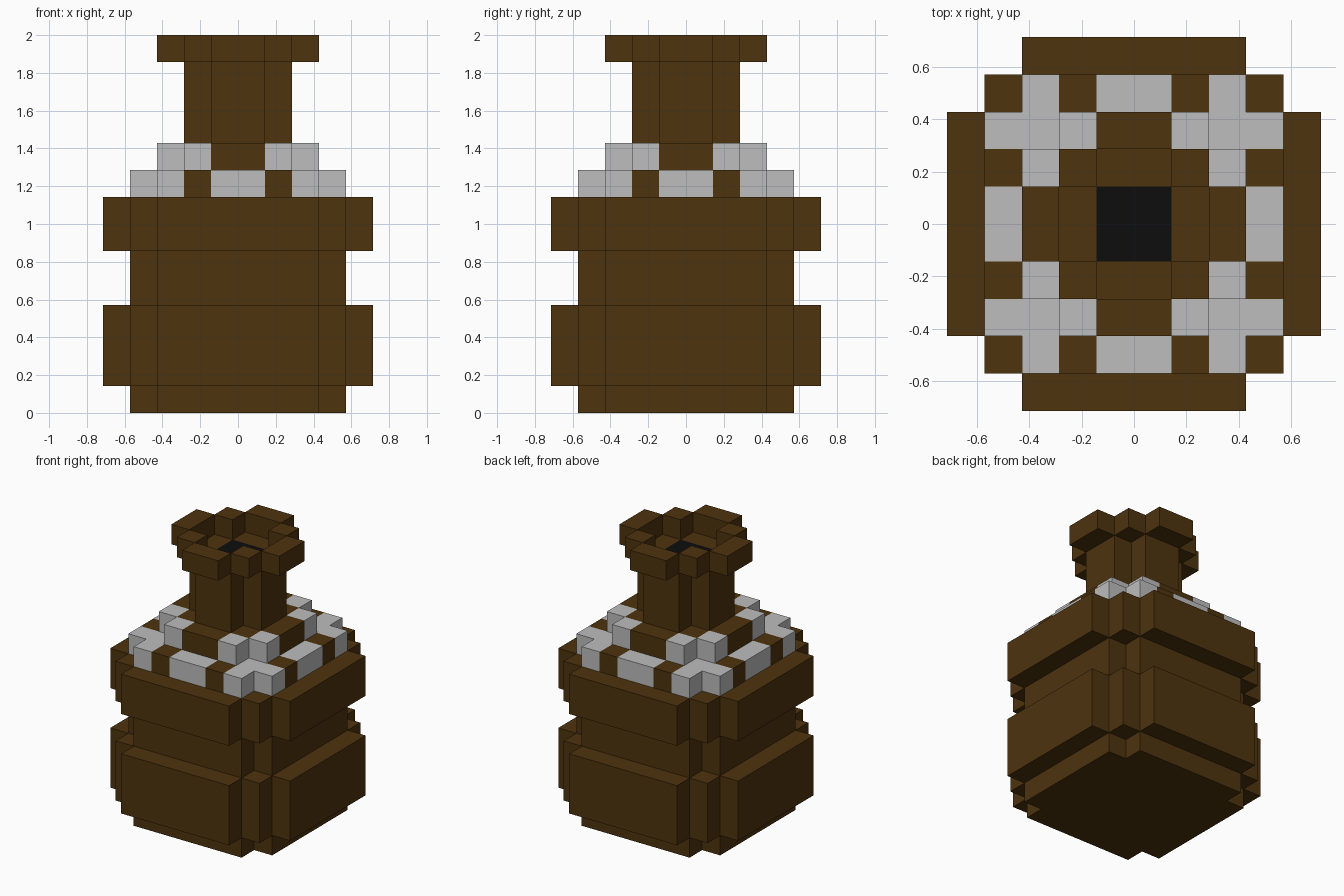
import bpy, bmesh, math

cube = bpy.data.objects.get("Cube")
if cube:
    bpy.data.objects.remove(cube, do_unlink=True)

U = 1 / 7  # size of one block


def make_material(name, rgb):
    mat = bpy.data.materials.new(name)
    mat.use_nodes = True
    mat.diffuse_color = (*rgb, 1)
    bsdf = mat.node_tree.nodes["Principled BSDF"]
    bsdf.inputs["Base Color"].default_value = (*rgb, 1)
    bsdf.inputs["Roughness"].default_value = 0.8
    return mat


MATERIALS = [make_material("dark brown", (0.076, 0.033, 0.0045)),
             make_material("light grey", (0.51, 0.51, 0.51)),
             make_material("black", (0.004, 0.004, 0.004))]
BROWN, GREY, BLACK = range(3)

# Footprints: unions of centred rectangles given as half sizes in blocks
WIDE = [(5, 3), (4, 4), (3, 5)]
BODY = [(4, 3), (3, 4)]
COLLAR = [(3, 2), (2, 3)]
NECK = [(2, 1), (1, 2)]
RIM = [(3, 1), (2, 2), (1, 3)]


# Colour rules for a block, from its distances to the centre planes
def plain(a, b):
    return BROWN


def shoulder_colour(a, b):
    lo, hi = sorted((a, b))
    return GREY if (hi > 3 and lo < 1) or lo > 2 else BROWN


def collar_colour(a, b):
    lo, hi = sorted((a, b))
    return GREY if hi > 2 and lo > 1 else BROWN


def neck_colour(a, b):
    return BLACK if max(a, b) < 1 else BROWN


# name, bottom, top, footprint, hole, colour rule
PARTS = [("base", 0, 1, BODY, [], plain),
         ("lower_band", 1, 4, WIDE, [], plain),
         ("waist", 4, 6, BODY, [], plain),
         ("upper_band", 6, 8, WIDE, [], plain),
         ("shoulder", 8, 9, BODY, [], shoulder_colour),
         ("collar", 9, 10, COLLAR, [], collar_colour),
         ("neck", 10, 13, NECK, [], neck_colour),
         ("rim", 13, 14, RIM, NECK, plain)]


def covers(rects, x, y):
    return any(abs(x) < hx and abs(y) < hy for hx, hy in rects)


def filled(index, x, y):
    if not 0 <= index < len(PARTS):
        return False
    _, _, _, shape, hole, _ = PARTS[index]
    return covers(shape, x, y) and not covers(hole, x, y)


def build_part(index):
    name, z0, z1, _, _, colour = PARTS[index]
    bm = bmesh.new()

    def quad(points, mat):
        face = bm.faces.new([bm.verts.new((x * U, y * U, z * U)) for x, y, z in points])
        face.material_index = mat

    for i in range(-5, 5):
        for j in range(-5, 5):
            x, y = i + 0.5, j + 0.5
            if not filled(index, x, y):
                continue
            mat = colour(abs(x), abs(y))
            ring = [(i, j), (i + 1, j), (i + 1, j + 1), (i, j + 1)]
            # Top and bottom, only where no other part touches
            if not filled(index + 1, x, y):
                quad([(*p, z1) for p in ring], mat)
            if not filled(index - 1, x, y):
                quad([(*p, z0) for p in reversed(ring)], mat)
            # Exposed sides
            for k, (dx, dy) in enumerate([(0, -1), (1, 0), (0, 1), (-1, 0)]):
                if not filled(index, x + dx, y + dy):
                    p, q = ring[k], ring[(k + 1) % 4]
                    quad([(*p, z0), (*q, z0), (*q, z1), (*p, z1)], mat)

    # Weld the blocks and merge flat areas of one colour
    bmesh.ops.remove_doubles(bm, verts=bm.verts[:], dist=0.001)
    bmesh.ops.dissolve_limit(bm, angle_limit=math.radians(1), verts=bm.verts[:],
                             edges=bm.edges[:], delimit={'MATERIAL'})
    mesh = bpy.data.meshes.new(name)
    bm.to_mesh(mesh)
    bm.free()
    for mat in MATERIALS:
        mesh.materials.append(mat)
    bpy.context.collection.objects.link(bpy.data.objects.new(name, mesh))


for part_index in range(len(PARTS)):
    build_part(part_index)
